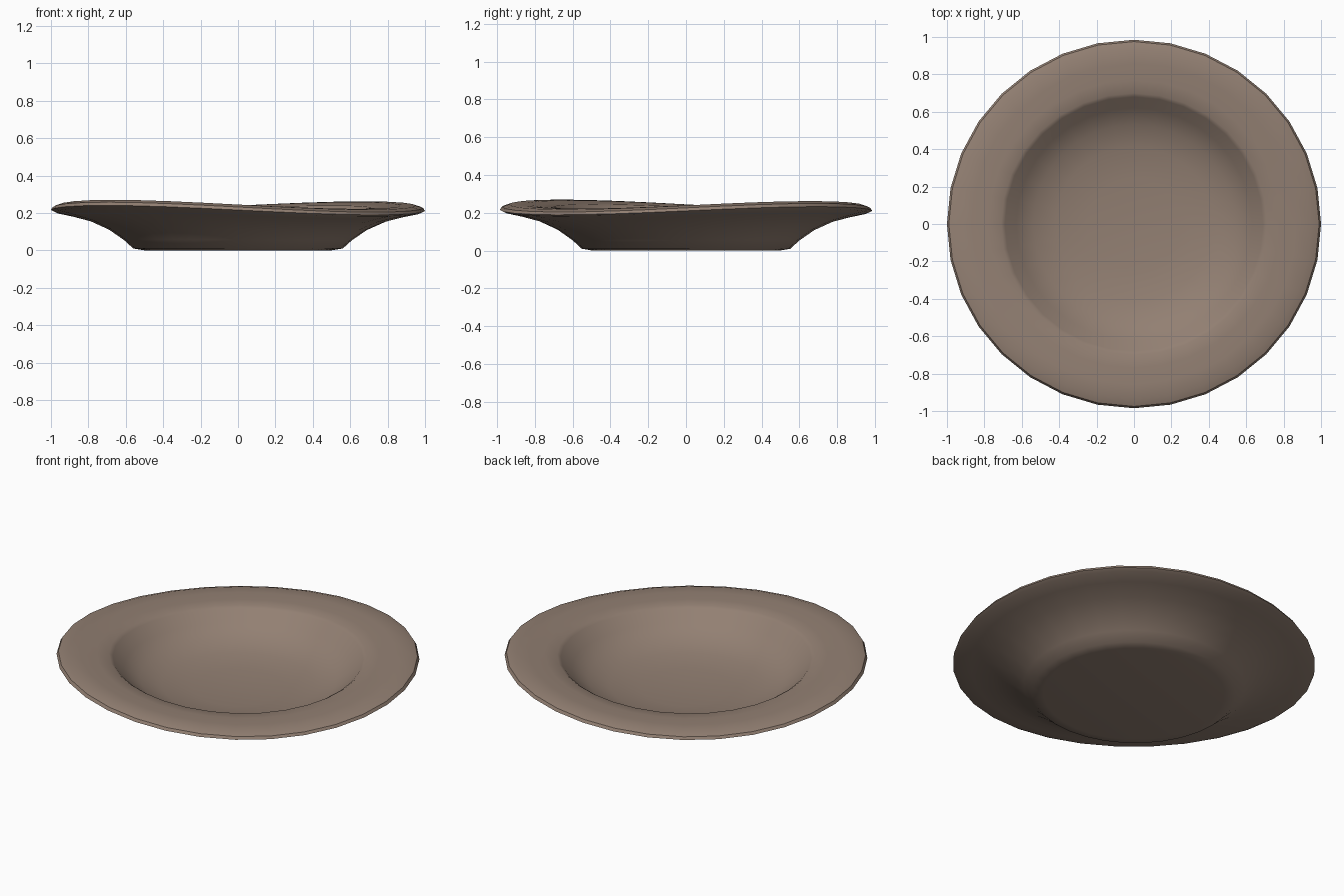
import bpy, bmesh, math
from mathutils import Matrix, Vector

cube = bpy.data.objects.get("Cube")
if cube:
    bpy.data.objects.remove(cube, do_unlink=True)

SEGMENTS = 32
# Cross-section (radius, height): underside centre, foot, wall, lip, rim, well
PROFILE = [
    (0, 0.005), (0.5, 0.005), (0.56, 0.015), (0.61, 0.06), (0.69, 0.115),
    (0.79, 0.16), (0.9, 0.19), (0.98, 0.208), (1.0, 0.218), (0.99, 0.234),
    (0.95, 0.247), (0.87, 0.247), (0.78, 0.24), (0.71, 0.235), (0.69, 0.222),
    (0.63, 0.16), (0.54, 0.105), (0.42, 0.07), (0.25, 0.052), (0, 0.045),
]


def warp(co):
    """Saddle the rim so it rises along one diagonal, with a slight tilt."""
    strength = co.z / 0.25
    saddle = 0.054 * co.x * co.y - 0.003 * (co.x + co.y)
    return Vector((co.x, co.y * 0.985, co.z + strength * saddle))


# Lathe the cross-section
bm = bmesh.new()
points = [bm.verts.new((r, 0, z)) for r, z in PROFILE]
edges = [bm.edges.new(pair) for pair in zip(points, points[1:])]
bmesh.ops.spin(bm, geom=points + edges, cent=(0, 0, 0), axis=(0, 0, 1),
               angle=math.tau, steps=SEGMENTS, use_merge=False)
bmesh.ops.remove_doubles(bm, verts=bm.verts, dist=0.0005)
bmesh.ops.recalc_face_normals(bm, faces=bm.faces)

# Uneven hand-made rim
for v in bm.verts:
    v.co = warp(v.co)
low = min(v.co.z for v in bm.verts)
bmesh.ops.transform(bm, matrix=Matrix.Translation((0, 0, -low)), verts=bm.verts)

mesh = bpy.data.meshes.new("bowl")
bm.to_mesh(mesh)
bm.free()
bowl = bpy.data.objects.new("bowl", mesh)
bpy.context.collection.objects.link(bowl)

# Brown clay
clay = bpy.data.materials.new("brown_clay")
clay.use_nodes = True
color = (0.29, 0.215, 0.17, 1)
clay.diffuse_color = color
clay.node_tree.nodes["Principled BSDF"].inputs["Base Color"].default_value = color
mesh.materials.append(clay)

bpy.ops.object.select_all(action="DESELECT")
bowl.select_set(True)
bpy.context.view_layer.objects.active = bowl
bpy.ops.object.shade_smooth_by_angle(angle=math.radians(35))
